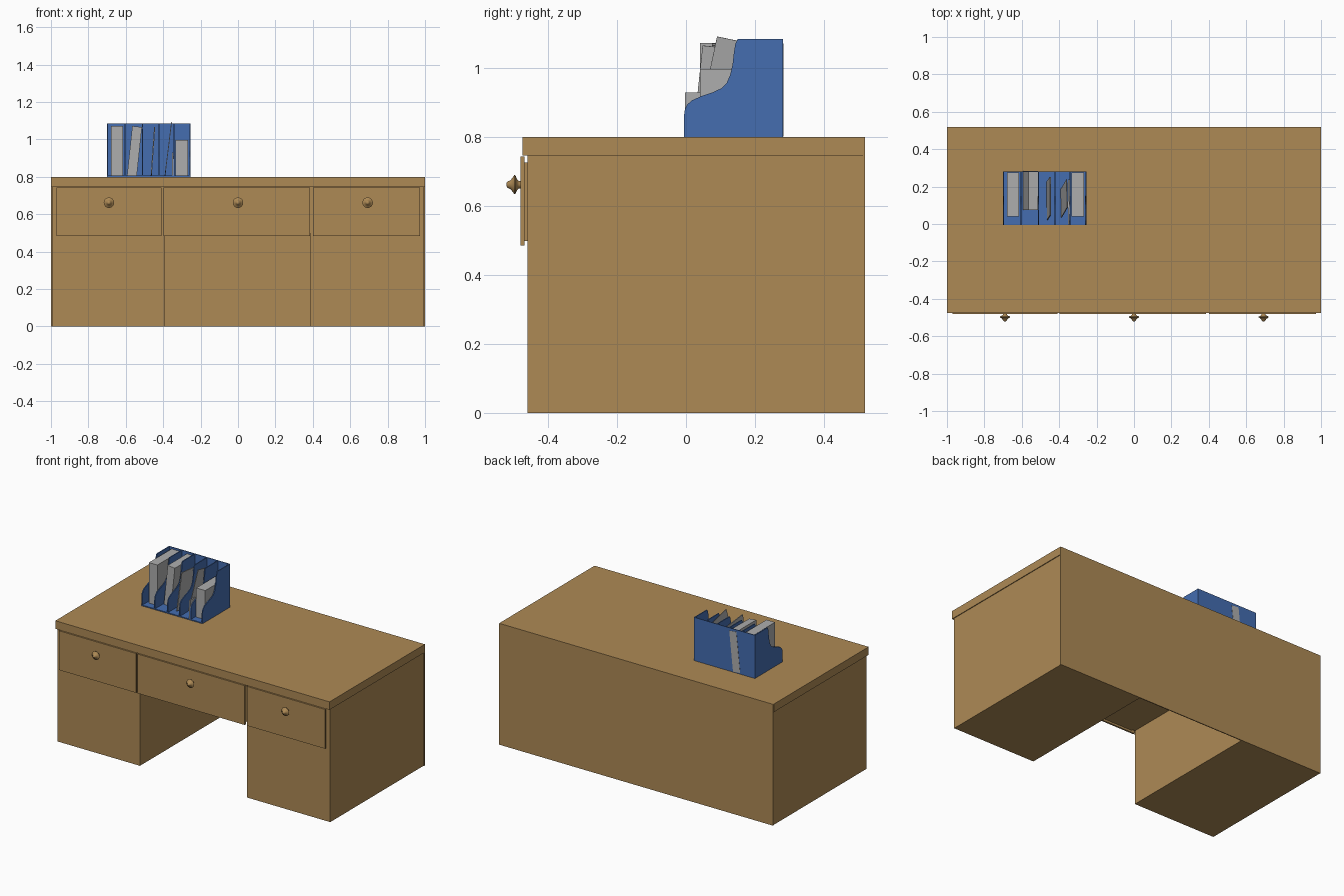
import bpy, bmesh, math
from mathutils import Vector

if "Cube" in bpy.data.objects:
    bpy.data.objects.remove(bpy.data.objects["Cube"])


def material(name, rgb):
    m = bpy.data.materials.new(name)
    m.diffuse_color = (*rgb, 1)
    m.use_nodes = True
    m.node_tree.nodes["Principled BSDF"].inputs["Base Color"].default_value = m.diffuse_color
    return m


WOOD = material("wood", (0.42, 0.253, 0.091))
BLUE = material("blue_plastic", (0.058, 0.153, 0.434))
GREY = material("grey_paper", (0.42, 0.42, 0.42))


def finish(bm, name, mat):
    bmesh.ops.recalc_face_normals(bm, faces=bm.faces)
    me = bpy.data.meshes.new(name)
    bm.to_mesh(me)
    bm.free()
    ob = bpy.data.objects.new(name, me)
    bpy.context.collection.objects.link(ob)
    me.materials.append(mat)
    return ob


def box(name, x, y, z, mat):
    """Box from (min, max) pairs."""
    bm = bmesh.new()
    bmesh.ops.create_cube(bm, size=1)
    for v in bm.verts:
        v.co = Vector([lo + (c + 0.5) * (hi - lo) for c, (lo, hi) in zip(v.co, (x, y, z))])
    return finish(bm, name, mat)


def book(name, corner, size, back=0, side=0):
    """Box standing on its front left bottom corner, leaning back / to the right (degrees)."""
    ob = box(name, (0, size[0]), (0, size[1]), (0, size[2]), GREY)
    ob.location = corner
    ob.rotation_euler = (math.radians(-back), math.radians(side), 0)
    return ob


def lathe(name, profile, loc, mat, steps=24):
    """Spin (radius, y) profile around the y axis."""
    bm = bmesh.new()
    vs = [bm.verts.new((r, y, 0)) for r, y in profile]
    es = [bm.edges.new(p) for p in zip(vs, vs[1:])]
    bmesh.ops.spin(bm, geom=vs + es, cent=(0, 0, 0), axis=(0, 1, 0),
                   angle=math.tau, steps=steps)
    bmesh.ops.remove_doubles(bm, verts=bm.verts, dist=1e-5)
    ob = finish(bm, name, mat)
    ob.location = loc
    bpy.ops.object.select_all(action='DESELECT')
    ob.select_set(True)
    bpy.context.view_layer.objects.active = ob
    bpy.ops.object.shade_smooth_by_angle(angle=math.radians(40))
    return ob


def slab(name, outline, x, thick, mat):
    """Extrude a (y, z) outline along x."""
    bm = bmesh.new()
    f = bm.faces.new([bm.verts.new((x, y, z)) for y, z in outline])
    r = bmesh.ops.extrude_face_region(bm, geom=[f])
    bmesh.ops.translate(bm, vec=(thick, 0, 0),
                        verts=[v for v in r["geom"] if isinstance(v, bmesh.types.BMVert)])
    return finish(bm, name, mat)


# Desk body; the back panel covers the rear edge of the top
box("desk_top", (-1, 1), (-0.475, 0.513), (0.747, 0.80), WOOD)
box("left_pedestal", (-0.995, -0.393), (-0.46, 0.513), (0, 0.747), WOOD)
box("right_pedestal", (0.387, 0.995), (-0.46, 0.513), (0, 0.747), WOOD)
box("back_panel", (-0.999, 0.999), (0.513, 0.519), (0, 0.80), WOOD)
box("middle_drawer_case", (-0.393, 0.387), (-0.46, 0.513), (0.498, 0.747), WOOD)

# Drawers with stepped fronts and turned knobs
KNOB = [(0, -0.042), (0.006, -0.041), (0.010, -0.037), (0.013, -0.030), (0.022, -0.023),
        (0.028, -0.019), (0.027, -0.016), (0.016, -0.011), (0.011, -0.006), (0.010, 0)]
for side, x0, x1, kx in (("left", -0.97, -0.408, -0.69),
                         ("middle", -0.397, 0.385, 0.0),
                         ("right", 0.40, 0.972, 0.693)):
    box(side + "_drawer_front", (x0, x1), (-0.48, -0.469), (0.485, 0.744), WOOD)
    box(side + "_drawer_backing", (x0 + 0.02, x1 - 0.02), (-0.469, -0.46), (0.498, 0.727), WOOD)
    lathe(side + "_knob", KNOB, (kx, -0.479, 0.662), WOOD)

# File organiser: base, back and curved dividers
S_CURVE = [(-0.006, 0.80), (-0.006, 0.86), (-0.003, 0.882), (0.004, 0.895), (0.018, 0.907),
           (0.045, 0.919), (0.08, 0.931), (0.103, 0.942), (0.118, 0.957), (0.128, 0.98),
           (0.135, 1.01), (0.139, 1.045), (0.143, 1.07), (0.15, 1.085), (0.282, 1.085),
           (0.282, 0.80)]
box("organiser_base", (-0.70, -0.255), (-0.006, 0.282), (0.80, 0.806), BLUE)
box("organiser_back", (-0.70, -0.255), (0.277, 0.282), (0.80, 1.085), BLUE)
for i, x in enumerate((-0.70, -0.607, -0.513, -0.425, -0.346, -0.261)):
    slab("organiser_divider_%d" % i, S_CURVE, x, 0.006, BLUE)

# Books and folders
book("book_upright", (-0.678, 0.04, 0.803), (0.062, 0.236, 0.27))
book("book_leaning", (-0.593, 0.075, 0.808), (0.052, 0.2085, 0.265), side=6)
book("folder_thin", (-0.466, 0.022, 0.818), (0.006, 0.205, 0.25), back=6, side=4)
book("folder_leaning", (-0.389, 0.035, 0.835), (0.004, 0.153, 0.265), back=12, side=7)
book("folder_low", (-0.354, -0.003, 0.803), (0.009, 0.24, 0.127))
book("book_short", (-0.333, 0.04, 0.803), (0.066, 0.236, 0.195))
